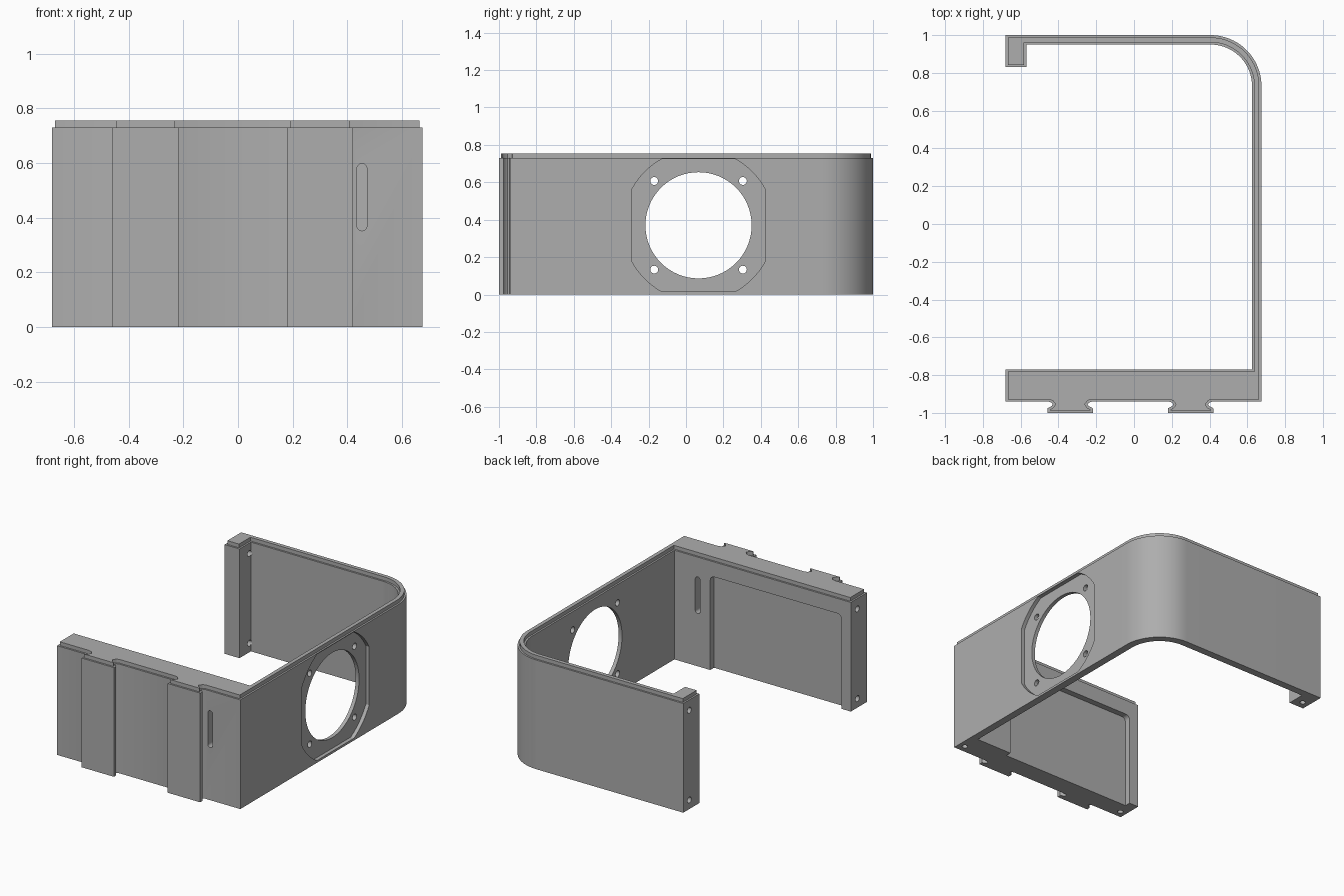
import bpy, bmesh
from math import sin, cos, pi, radians

cube = bpy.data.objects.get("Cube")
if cube:
    bpy.data.objects.remove(cube, do_unlink=True)

HEIGHT, LIP, INSET = 0.73, 0.025, 0.012
LEFT, RIGHT, FRONT, BACK = -0.68, 0.675, -0.94, 1.0
INNER, WALL, RADIUS = -0.77, 0.05, 0.27

grey = bpy.data.materials.new("grey plastic")
grey.use_nodes = True
colour = (0.42, 0.42, 0.42, 1)
grey.diffuse_color = colour
grey.node_tree.nodes["Principled BSDF"].inputs["Base Color"].default_value = colour


def arc(u, v, r, start, end, n):
    """Points on an arc, angles in degrees."""
    angles = [radians(start + (end - start) * i / n) for i in range(n + 1)]
    return [(u + r * cos(a), v + r * sin(a)) for a in angles]


def circle(u, v, r, n=24):
    return arc(u, v, r, 0, 360, n)[:-1]


def prism(name, outline, axis, low, high, lip=False):
    """Extrude a 2D outline along an axis, optionally with a stepped lip."""
    place = {"x": lambda u, v, w: (w, u, v),
             "y": lambda u, v, w: (u, w, v),
             "z": lambda u, v, w: (u, v, w)}[axis]
    bm = bmesh.new()
    base = bm.faces.new([bm.verts.new(place(u, v, low)) for u, v in outline])
    shift = place(0, 0, high - low)
    new = bmesh.ops.extrude_face_region(bm, geom=[base], use_keep_orig=True)["geom"]
    bmesh.ops.translate(bm, vec=shift, verts=[g for g in new if isinstance(g, bmesh.types.BMVert)])
    bmesh.ops.recalc_face_normals(bm, faces=bm.faces)
    if lip:
        top = max(bm.faces, key=lambda f: f.calc_center_median().z)
        bmesh.ops.inset_region(bm, faces=[top], thickness=INSET, use_even_offset=True)
        raised = bmesh.ops.extrude_face_region(bm, geom=[top])["geom"]
        bmesh.ops.delete(bm, geom=[top], context="FACES_ONLY")
        bmesh.ops.translate(bm, vec=(0, 0, LIP),
                            verts=[g for g in raised if isinstance(g, bmesh.types.BMVert)])
        bmesh.ops.recalc_face_normals(bm, faces=bm.faces)
    mesh = bpy.data.meshes.new(name)
    bm.to_mesh(mesh)
    bm.free()
    mesh.materials.append(grey)
    obj = bpy.data.objects.new(name, mesh)
    bpy.context.collection.objects.link(obj)
    return obj


def rail(x):
    """Dovetail rail on the front face, going from left to right."""
    half = [(0.115, FRONT), (0.1, -0.945), (0.092, -0.955), (0.097, -0.963),
            (0.12, -0.976), (0.12, -1.0)]
    return [(x - u, v) for u, v in half] + [(x + u, v) for u, v in reversed(half)]


# Bracket plan: front block with rails, side wall, rounded corner, back wall, hook
cx, cy = RIGHT - RADIUS, BACK - RADIUS
plan = [(LEFT, FRONT)] + rail(-0.338) + rail(0.3) + [(RIGHT, FRONT)]
plan += arc(cx, cy, RADIUS, 0, 90, 20)
plan += [(LEFT, BACK), (LEFT, 0.83), (-0.57, 0.83), (-0.57, BACK - WALL)]
plan += arc(cx, cy, RADIUS - WALL, 90, 0, 20)
plan += [(RIGHT - WALL, INNER), (LEFT, INNER)]
bracket = prism("bracket", plan, "z", 0, HEIGHT, lip=True)

cutters = []

# Fan seat: a square with its corners trimmed by a circle
fy, fz, half, trim = 0.067, 0.37, 0.355, 28.8
seat = []
for turn in range(0, 360, 90):
    seat += arc(fy, fz, half / cos(radians(trim)), turn + trim, turn + 90 - trim, 8)
cutters.append(prism("fan_seat", seat, "x", RIGHT - 0.025, RIGHT + 0.1))
cutters.append(prism("fan_opening", circle(fy, fz, 0.284, 64), "x", 0.5, 0.8))
for sy in (-1, 1):
    for sz in (-1, 1):
        hole = circle(fy + sy * 0.237, fz + sz * 0.237, 0.021)
        cutters.append(prism("fan_screw_hole", hole, "x", 0.5, 0.8))

# Cable slot through the front block
slot = arc(0.453, 0.58, 0.018, 0, 180, 10) + arc(0.453, 0.37, 0.018, 180, 360, 10)
cutters.append(prism("cable_slot", slot, "y", -1.1, -0.6))

# Shallow pocket on the inner face of the front block, open at the bottom
pocket = [(-0.61, -0.1), (0.36, -0.1)]
pocket += arc(0.33, 0.6, 0.03, 0, 90, 6) + arc(-0.58, 0.6, 0.03, 90, 180, 6)
cutters.append(prism("inner_pocket", pocket, "y", INNER - 0.04, INNER + 0.1))

# Screw holes in the open ends
for y, depth in ((0.935, 0.12), (-0.84, 0.1)):
    for z in (0.06, 0.66):
        cutters.append(prism("end_hole", circle(y, z, 0.02), "x", LEFT - 0.1, LEFT + depth))

# Screw holes in the underside
for x, y in ((0.63, -0.89), (-0.635, -0.89), (-0.63, 0.885)):
    cutters.append(prism("base_hole", circle(x, y, 0.018), "z", -0.1, 0.035))

# Cut everything out of the bracket
bpy.context.view_layer.objects.active = bracket
for cutter in cutters:
    cutter.hide_render = True
    cut = bracket.modifiers.new(cutter.name, "BOOLEAN")
    cut.operation, cut.solver, cut.object = "DIFFERENCE", "EXACT", cutter
    bpy.ops.object.modifier_apply(modifier=cut.name)
    bpy.data.objects.remove(cutter, do_unlink=True)

bpy.ops.object.select_all(action="DESELECT")
bracket.select_set(True)
bpy.ops.object.shade_smooth_by_angle(angle=radians(30))
